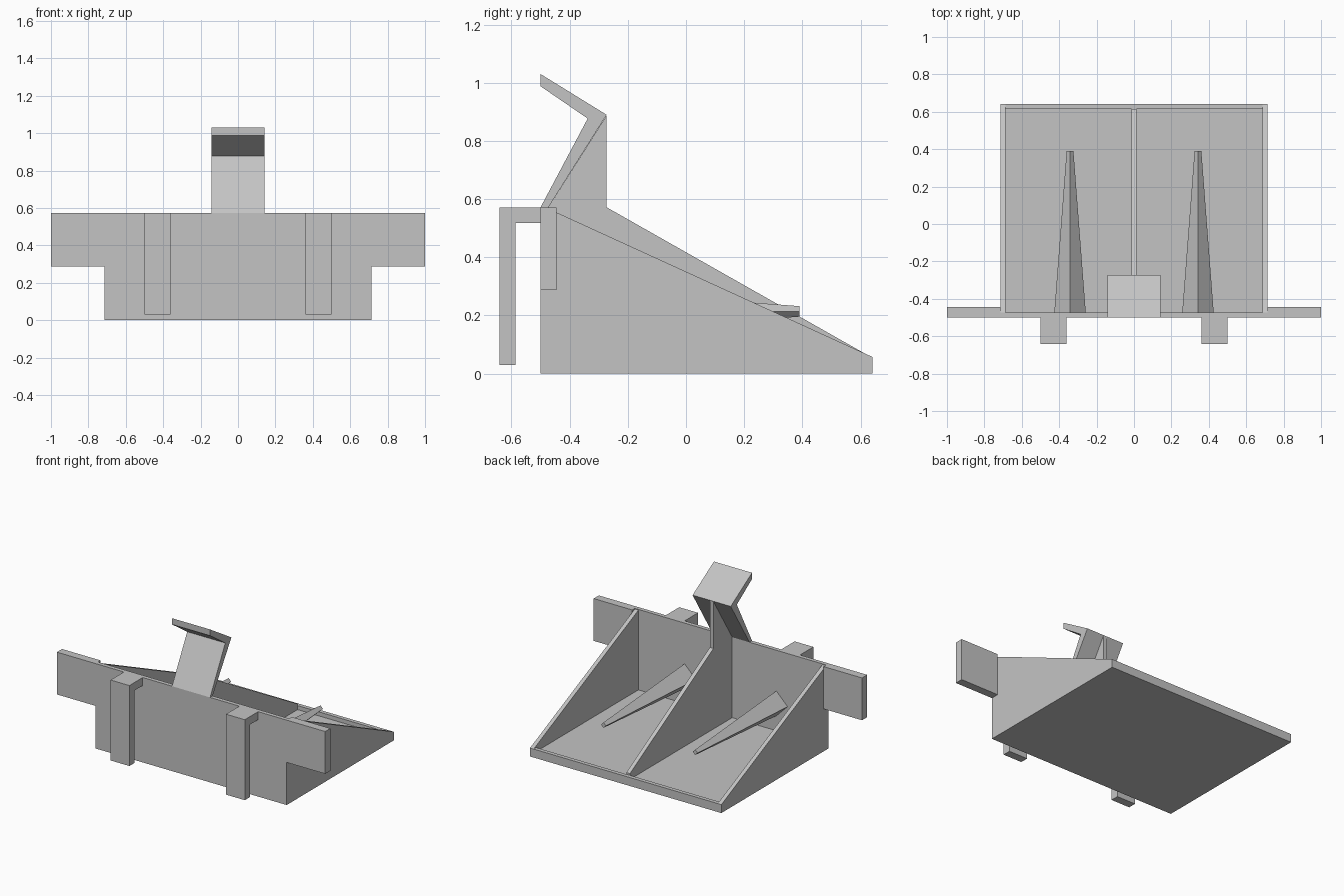
import bpy
import bmesh
from math import pi
from mathutils import Matrix

old = bpy.data.objects.get("Cube")
if old:
    bpy.data.objects.remove(old, do_unlink=True)

grey = bpy.data.materials.new("plain grey")
grey.use_nodes = True
colour = (0.55, 0.55, 0.55, 1)
grey.diffuse_color = colour
grey.node_tree.nodes["Principled BSDF"].inputs["Base Color"].default_value = colour


def finish(name, bm):
    bmesh.ops.recalc_face_normals(bm, faces=bm.faces)
    mesh = bpy.data.meshes.new(name)
    bm.to_mesh(mesh)
    bm.free()
    mesh.materials.append(grey)
    obj = bpy.data.objects.new(name, mesh)
    bpy.context.collection.objects.link(obj)
    return obj


def prism(name, profile, x0, x1):
    """Extrude a (y, z) outline from x0 to x1."""
    bm = bmesh.new()
    face = bm.faces.new([bm.verts.new((x0, y, z)) for y, z in profile])
    new = bmesh.ops.extrude_face_region(bm, geom=[face])["geom"]
    verts = [v for v in new if isinstance(v, bmesh.types.BMVert)]
    bmesh.ops.translate(bm, verts=verts, vec=(x1 - x0, 0, 0))
    return finish(name, bm)


def box(name, x, y, z):
    return prism(name, [(y[0], z[0]), (y[1], z[0]), (y[1], z[1]), (y[0], z[1])], *x)


W, T = 0.713, 0.027          # half width and wall thickness
FRONT, BACK = -0.5, 0.642
TOP, LIP = 0.572, 0.057
INNER = FRONT + T

# Tray: floor, front wall and low back lip
box("floor", (-W + T, W - T), (INNER, BACK - T), (0, 0.03))
box("front_wall", (-W, W), (FRONT, INNER), (0, TOP))
box("back_lip", (-W + T, W - T), (BACK - T, BACK), (0, LIP))

# Central divider rising into the strut behind the deflector
prism("centre_divider",
      [(INNER, 0.03), (BACK - T, 0.03), (BACK - T, LIP + 0.012), (-0.273, TOP),
       (-0.273, 0.888), (INNER, TOP)], -0.0135, 0.0135)

# Bent deflector plate on top of the front wall
prism("deflector",
      [(FRONT, TOP), (INNER, TOP), (-0.273, 0.89), (FRONT, 1.03),
       (FRONT, 0.988), (-0.338, 0.877)], -0.142, 0.142)

for side, s in (("left", 1), ("right", -1)):
    # Sloping side wall and shoulder wing
    prism(side + "_side_wall",
          [(INNER, 0), (BACK, 0), (BACK, LIP), (INNER, TOP - 0.005)], s * (W - T), s * W)
    box(side + "_wing", (s * W, s * 1.0), (FRONT, -0.445), (0.287, TOP))

    # Hanging hook on the front
    prism(side + "_hook",
          [(FRONT, TOP), (-0.642, TOP), (-0.642, 0.03), (-0.587, 0.03),
           (-0.587, 0.518), (FRONT, 0.518)], s * 0.36, s * 0.5)

    # Tapered four-sided spike pointing backwards from the front wall
    bm = bmesh.new()
    length = 0.39 - INNER
    place = Matrix.Translation((s * 0.342, INNER + length / 2, 0.214)) @ Matrix.Rotation(-pi / 2, 4, "X")
    bmesh.ops.create_cone(bm, cap_ends=True, segments=4, radius1=0.084,
                          radius2=0.018, depth=length, matrix=place)
    finish(side + "_spike", bm)
